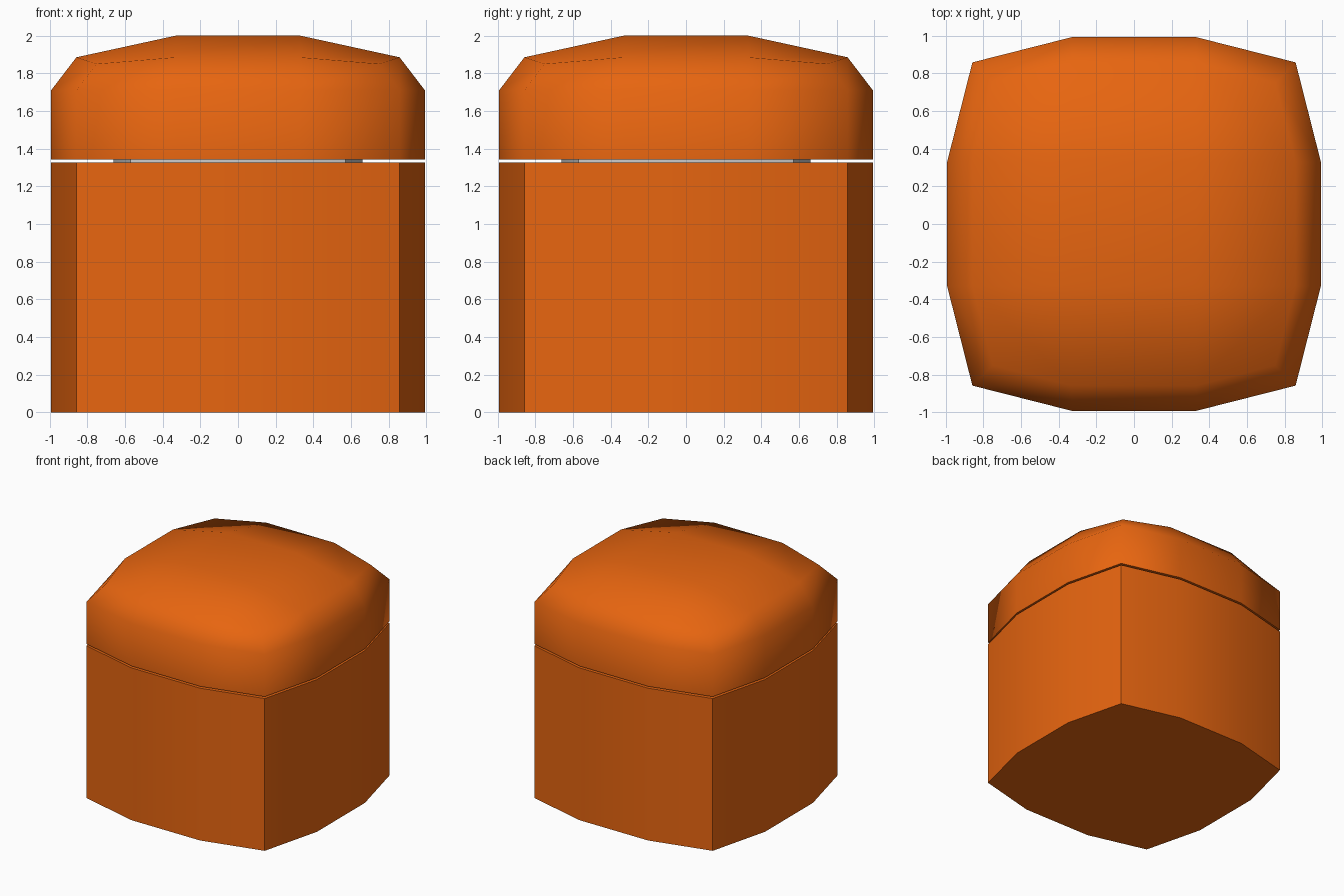
import bpy, bmesh, math

if "Cube" in bpy.data.objects:
    bpy.data.objects.remove(bpy.data.objects["Cube"])

ORANGE = bpy.data.materials.new("orange")
ORANGE.diffuse_color = (0.80, 0.13, 0.005, 1)
ORANGE.use_nodes = True
ORANGE.node_tree.nodes["Principled BSDF"].inputs["Base Color"].default_value = ORANGE.diffuse_color

CORNER, SIDE, MID = 0.858, 0.992, 0.33


def outline(scale=1.0):
    """Bulging square with three facets per side, anticlockwise."""
    pts = []
    side = [(CORNER, -CORNER), (SIDE, -MID), (SIDE, MID)]
    for q in range(4):
        for x, y in side:
            for _ in range(q):
                x, y = -y, x
            pts.append((x * scale, y * scale))
    return pts


def finish(bm, name, angle, material=None):
    bmesh.ops.recalc_face_normals(bm, faces=bm.faces[:])
    mesh = bpy.data.meshes.new(name)
    bm.to_mesh(mesh)
    bm.free()
    obj = bpy.data.objects.new(name, mesh)
    bpy.context.collection.objects.link(obj)
    if material:
        mesh.materials.append(material)
    bpy.ops.object.select_all(action='DESELECT')
    obj.select_set(True)
    bpy.context.view_layer.objects.active = obj
    bpy.ops.object.shade_smooth_by_angle(angle=math.radians(angle))
    return obj


def rings(bm, levels):
    """Join matching rings of points into walls and close the bottom."""
    loops = [[bm.verts.new(p) for p in level] for level in levels]
    n = len(loops[0])
    for a, b in zip(loops, loops[1:]):
        for i in range(n):
            j = (i + 1) % n
            bm.faces.new((a[i], a[j], b[j], b[i]))
    bm.faces.new(loops[0][::-1])
    return loops[-1]


def prism(name, z0, z1, scale=1.0, material=None):
    bm = bmesh.new()
    bm.faces.new(rings(bm, [[(x, y, z) for x, y in outline(scale)] for z in (z0, z1)]))
    return finish(bm, name, 30, material)


# Box body and the narrow grey neck in the gap
prism("box_body", 0, 1.326, material=ORANGE)
prism("neck", 1.30, 1.36, scale=2 / 3)

# Domed lid: straight walls, chamfered shoulder, 3 x 3 crown
bm = bmesh.new()
walls = [[(x, y, z) for x, y in outline()] for z in (1.342, 1.71)]
shoulder = []
for i, (x, y) in enumerate(outline()):
    if i % 3 == 0:
        shoulder.append((math.copysign(0.75, x), math.copysign(0.75, y), 1.85))
    else:
        k = CORNER / SIDE
        shoulder.append((x * k if abs(x) > MID else x, y * k if abs(y) > MID else y, 1.885))
top = rings(bm, walls + [shoulder])
crown = [bm.verts.new((x * MID, y * MID, 2.0)) for x, y in ((1, -1), (1, 1), (-1, 1), (-1, -1))]
for q in range(4):
    c, nxt = crown[q], crown[(q + 1) % 4]
    i = 3 * q
    bm.faces.new((top[i - 1], top[i], top[i + 1], c))
    bm.faces.new((top[i + 1], top[i + 2], nxt, c))
bm.faces.new(crown)
finish(bm, "lid", 70, ORANGE)
